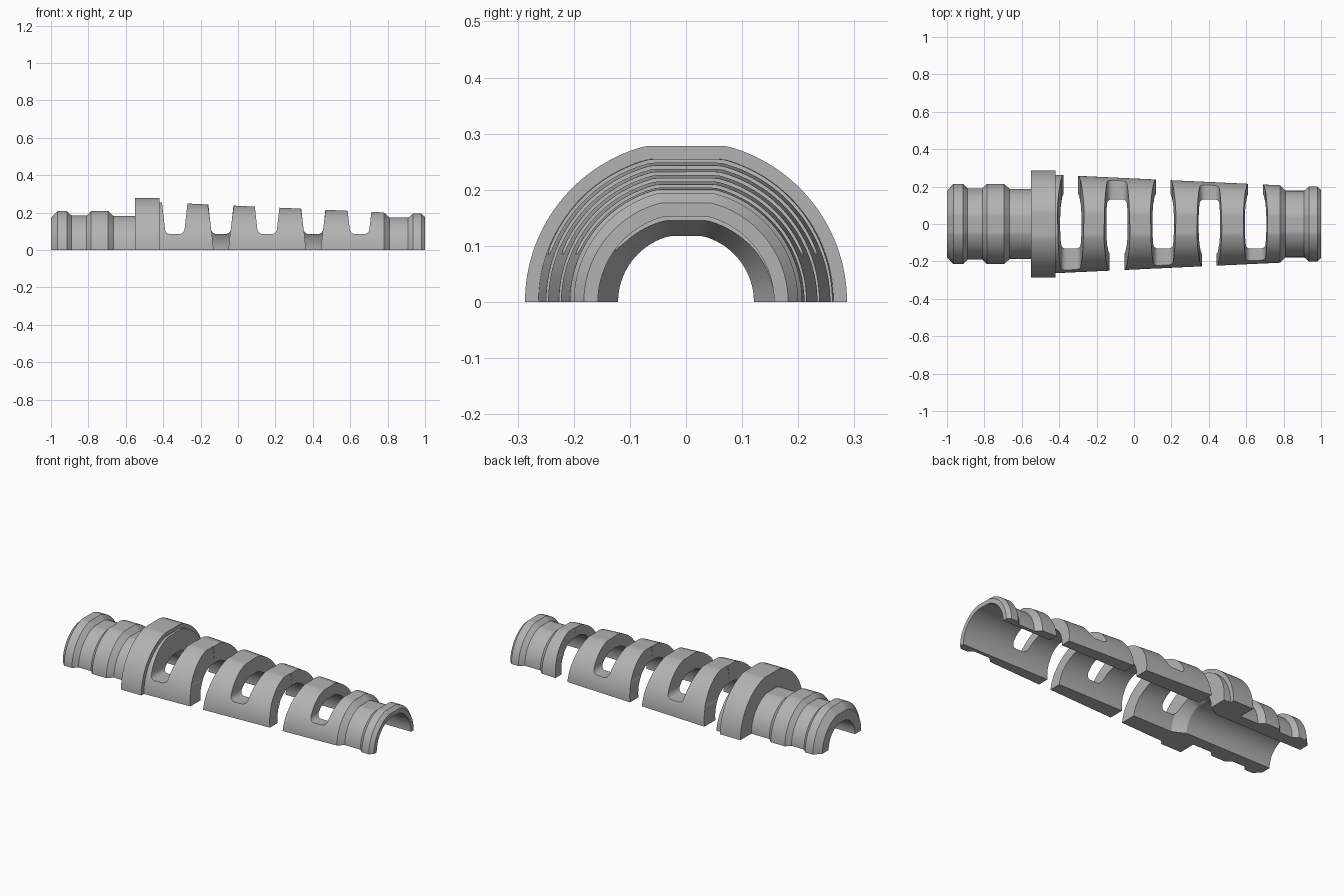
import bpy
import bmesh
import math

cube = bpy.data.objects.get("Cube")
if cube:
    bpy.data.objects.remove(cube, do_unlink=True)

grey = bpy.data.materials.new("mid grey")
grey.use_nodes = True
grey.diffuse_color = (0.45, 0.45, 0.45, 1)
grey.node_tree.nodes["Principled BSDF"].inputs["Base Color"].default_value = (0.45, 0.45, 0.45, 1)

STEPS = 72
FLAT = 0.97  # the crown is flattened slightly below the full radius


def new_object(name, bm):
    bmesh.ops.recalc_face_normals(bm, faces=bm.faces)
    mesh = bpy.data.meshes.new(name)
    bm.to_mesh(mesh)
    bm.free()
    obj = bpy.data.objects.new(name, mesh)
    bpy.context.collection.objects.link(obj)
    return obj


def half_shell(name, profile):
    """Sweep a closed (x, radius) profile through a half turn."""
    bm = bmesh.new()
    rings = []
    for i in range(STEPS + 1):
        a = math.pi * i / STEPS
        rings.append([bm.verts.new((x, r * math.cos(a), min(r * math.sin(a), r * FLAT)))
                      for x, r in profile])
    n = len(profile)
    for a, b in zip(rings, rings[1:]):
        for k in range(n):
            j = (k + 1) % n
            bm.faces.new((a[k], a[j], b[j], b[k]))
    bm.faces.new(rings[0])
    bm.faces.new(rings[-1])
    return new_object(name, bm)


def prism(name, outline, y0, y1):
    """Extrude an (x, z) outline along y."""
    bm = bmesh.new()
    ends = [[bm.verts.new((x, y, z)) for x, z in outline] for y in (y0, y1)]
    n = len(outline)
    for k in range(n):
        j = (k + 1) % n
        bm.faces.new((ends[0][k], ends[0][j], ends[1][j], ends[1][k]))
    bm.faces.new(ends[0])
    bm.faces.new(ends[1])
    obj = new_object(name, bm)
    obj.hide_render = True
    return obj


def cut(target, cutter):
    mod = target.modifiers.new("cut", 'BOOLEAN')
    mod.operation = 'DIFFERENCE'
    mod.solver = 'EXACT'
    mod.object = cutter
    bpy.context.view_layer.objects.active = target
    bpy.ops.object.modifier_apply(modifier=mod.name)
    bpy.data.objects.remove(cutter, do_unlink=True)


# Outer outline: ribbed tail, collar, tapered flexible body, ribbed tip
outer = [(-1, 0.178), (-0.965, 0.215), (-0.915, 0.215), (-0.89, 0.19),
         (-0.81, 0.19), (-0.785, 0.215), (-0.695, 0.215), (-0.665, 0.187),
         (-0.55, 0.187), (-0.55, 0.287), (-0.42, 0.287), (-0.42, 0.263),
         (0.78, 0.207), (0.81, 0.178), (0.91, 0.178), (0.935, 0.2),
         (0.98, 0.2), (1, 0.182)]
# Bore: wide along the body, narrow under the collar and tail
bore = [(1, 0.157), (-0.38, 0.157), (-0.45, 0.121), (-1, 0.121)]
sleeve = half_shell("strain_relief_half_sleeve", outer + bore)

# Flared slots, open on alternating sides
FLOOR, RADIUS = 0.085, 0.03
for i in range(5):
    cx = -0.338 + 0.247 * i
    side = 1 if i % 2 == 0 else -1
    right = [(0.023 + RADIUS * math.sin(t), FLOOR + RADIUS * (1 - math.cos(t)))
             for t in (math.radians(15 * k) for k in range(7))] + [(0.076, 0.32)]
    outline = [(cx + x, z) for x, z in right] + [(cx - x, z) for x, z in reversed(right)]
    cut(sleeve, prism("slot_cutter", outline, -0.4, 0.4))
    gap = [(0.034, -0.05), (0.052, 0.118), (0.07, 0.24), (0.075, 0.32)]
    outline = [(cx + x, z) for x, z in gap] + [(cx - x, z) for x, z in reversed(gap)]
    cut(sleeve, prism("gap_cutter", outline, 0.0, 0.4 * side))

# Finish
sleeve.data.materials.clear()
sleeve.data.materials.append(grey)
for p in sleeve.data.polygons:
    p.material_index = 0
bpy.ops.object.select_all(action='DESELECT')
sleeve.select_set(True)
bpy.context.view_layer.objects.active = sleeve
bpy.ops.object.shade_smooth_by_angle(angle=math.radians(25))
